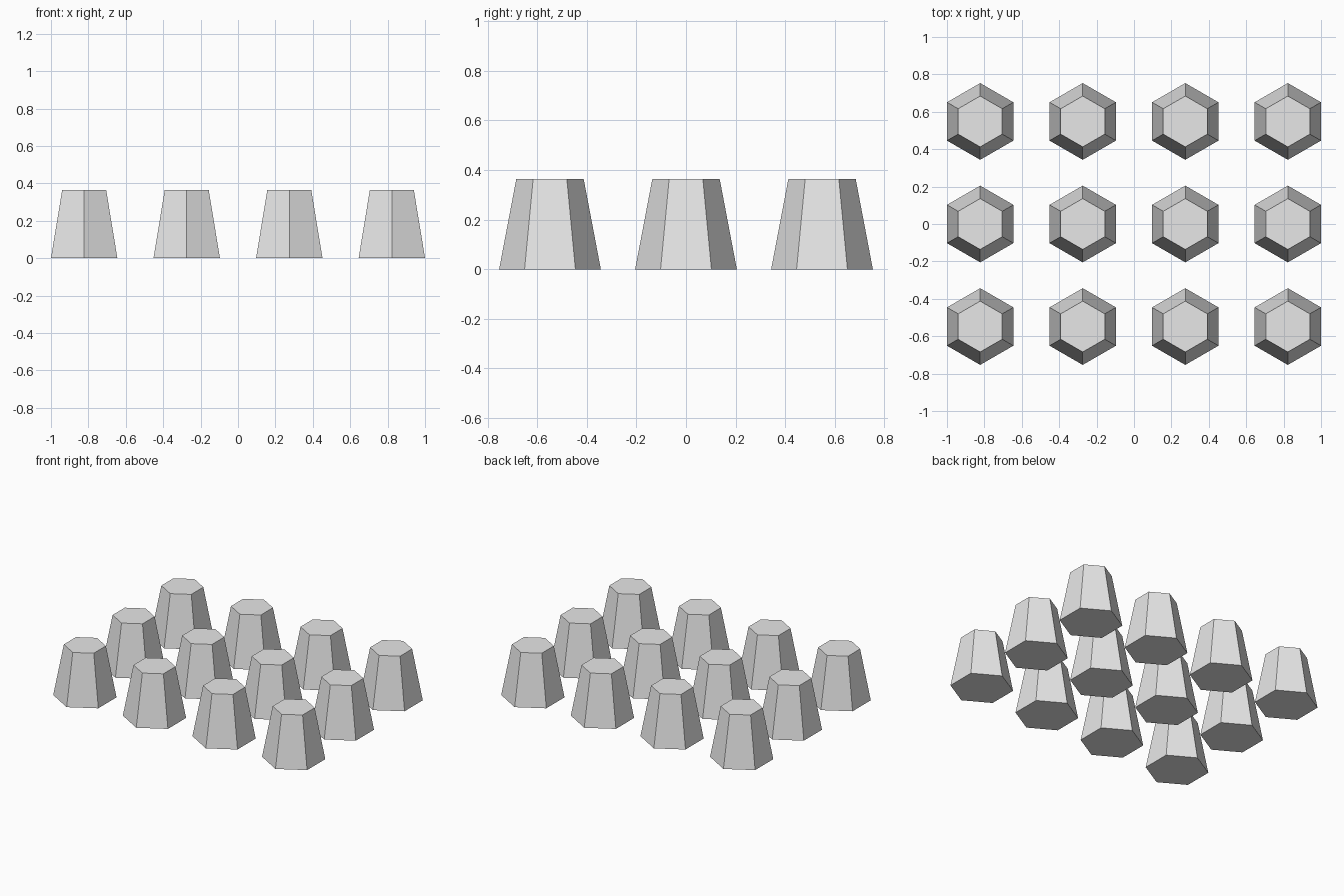
import bpy
import math

cube = bpy.data.objects.get("Cube")
if cube:
    bpy.data.objects.remove(cube, do_unlink=True)

BASE_RADIUS = 0.205
TOP_RADIUS = 0.136
HEIGHT = 0.363
COLUMNS, ROWS = 4, 3
SPACING = (1 - BASE_RADIUS * math.cos(math.pi / 6)) / 1.5

# Single light grey material
grey = bpy.data.materials.new("light_grey")
grey.use_nodes = True
colour = (0.8, 0.8, 0.8, 1)
grey.diffuse_color = colour
grey.node_tree.nodes["Principled BSDF"].inputs["Base Color"].default_value = colour

# Tapered hexagonal peg, corners pointing to front and back
bpy.ops.mesh.primitive_cone_add(vertices=6, radius1=BASE_RADIUS,
                                radius2=TOP_RADIUS, depth=HEIGHT)
first = bpy.context.object
mesh = first.data
mesh.name = "hexagonal_peg"
mesh.materials.append(grey)

# Grid of pegs sharing one mesh
for row in range(ROWS):
    for col in range(COLUMNS):
        if row == 0 and col == 0:
            peg = first
        else:
            peg = bpy.data.objects.new("peg", mesh)
            bpy.context.collection.objects.link(peg)
        peg.name = f"peg_row{row + 1}_column{col + 1}"
        peg.location = ((col - (COLUMNS - 1) / 2) * SPACING,
                        (row - (ROWS - 1) / 2) * SPACING,
                        HEIGHT / 2)
